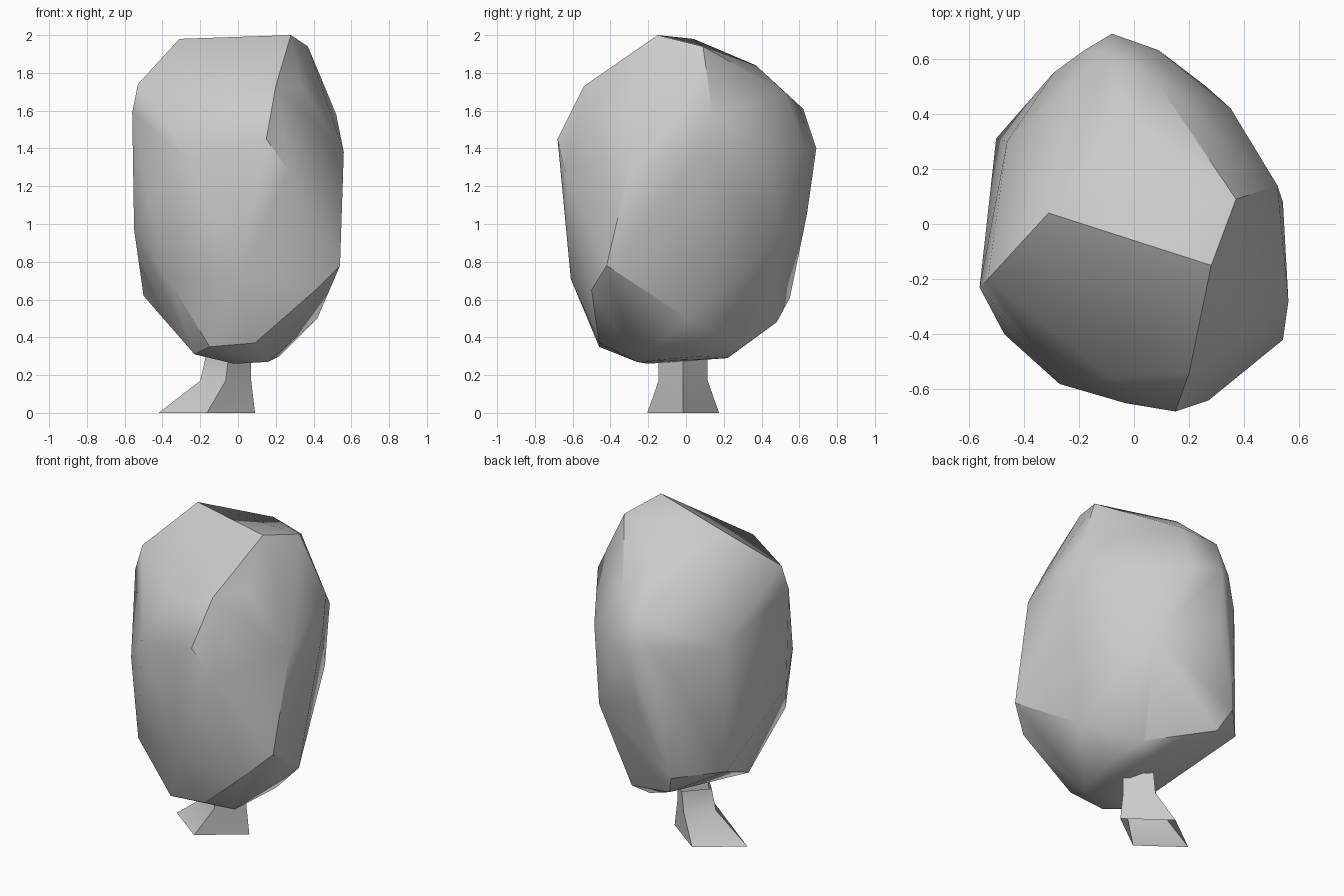
import bpy
import bmesh
import math

default_cube = bpy.data.objects.get("Cube")
if default_cube:
    bpy.data.objects.remove(default_cube, do_unlink=True)


def make_material(name, colour):
    material = bpy.data.materials.new(name)
    material.use_nodes = True
    material.diffuse_color = colour
    shader = material.node_tree.nodes["Principled BSDF"]
    shader.inputs["Base Color"].default_value = colour
    return material


def finish(mesh_data, name, material):
    mesh = bpy.data.meshes.new(name)
    mesh_data.to_mesh(mesh)
    mesh_data.free()
    mesh.materials.append(material)
    part = bpy.data.objects.new(name, mesh)
    bpy.context.scene.collection.objects.link(part)
    bpy.ops.object.select_all(action="DESELECT")
    part.select_set(True)
    bpy.context.view_layer.objects.active = part
    bpy.ops.object.shade_smooth_by_angle(angle=math.radians(33))


grey = make_material("plain grey", (0.6, 0.6, 0.6, 1))

# Crown: corner points grouped by height, wrapped in a faceted convex shell
ridge = [(.28, -.15, 2), (-.31, .04, 1.98), (.37, .09, 1.94),
         (-.01, .37, 1.84)]
shoulder = [(-.53, -.2, 1.74), (-.56, -.23, 1.59), (.33, -.38, 1.74),
            (.2, -.54, 1.73), (-.08, -.56, 1.68), (.52, .14, 1.58),
            (.08, .52, 1.7), (-.1, .62, 1.61)]
widest = [(.15, -.68, 1.45), (-.03, -.65, 1.4), (-.27, -.58, 1.35),
          (.27, -.64, 1.28), (.56, -.28, 1.38), (.54, .08, 1.38),
          (.35, .42, 1.37), (.09, .63, 1.4), (-.08, .69, 1.4),
          (-.18, .63, 1.43), (-.29, .55, 1.27), (-.46, .3, 1.38)]
waist = [(-.47, -.4, 1.12), (-.55, -.22, .97), (-.1, .64, 1.05),
         (.26, .5, .92), (.54, -.42, .78), (0, -.61, .71),
         (-.35, -.5, .68), (.41, -.5, .65), (-.5, .31, .62),
         (-.28, .55, .61)]
underside = [(.42, .01, .5), (-.22, .48, .48), (.09, -.46, .37),
             (-.15, -.46, .35), (.17, .3, .35), (-.23, -.3, .31),
             (.22, .07, .3), (.1, .22, .29), (.16, -.26, .27),
             (-.02, -.2, .26)]

shell = bmesh.new()
for band in (ridge, shoulder, widest, waist, underside):
    for corner in band:
        shell.verts.new(corner)
hull = bmesh.ops.convex_hull(shell, input=shell.verts)
unused = [item for item in hull["geom_interior"]
          if isinstance(item, bmesh.types.BMVert)]
if unused:
    bmesh.ops.delete(shell, geom=unused, context="VERTS")
bmesh.ops.recalc_face_normals(shell, faces=shell.faces)
finish(shell, "crown", grey)

# Trunk: diamond rings that lean and flare towards an open foot
rings = [  # centre x, half width, half depth, height
    (-.165, .255, .19, 0),
    (-.065, .135, .13, .17),
    (-.05, .12, .13, .3),
]
stem = bmesh.new()
loops = []
for centre, half_width, half_depth, height in rings:
    loop = []
    for side in range(4):
        turn = side * math.pi / 2
        loop.append(stem.verts.new((centre + half_width * math.cos(turn),
                                    half_depth * math.sin(turn) - .015,
                                    height)))
    loops.append(loop)
for lower, upper in zip(loops, loops[1:]):
    for side in range(4):
        following = (side + 1) % 4
        stem.faces.new((lower[side], lower[following],
                        upper[following], upper[side]))
finish(stem, "trunk", grey)
